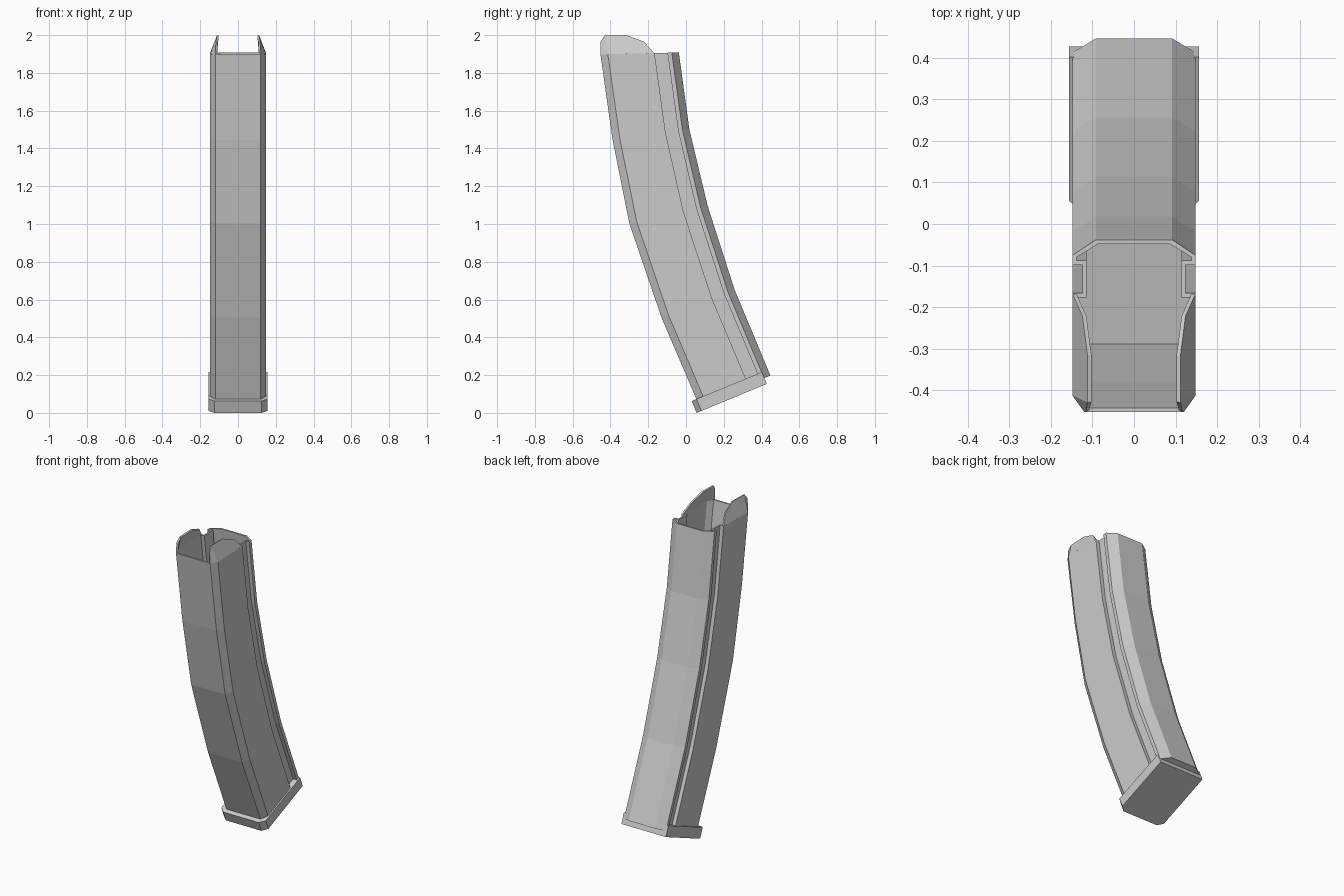
import bpy, bmesh, math

if "Cube" in bpy.data.objects:
    bpy.data.objects.remove(bpy.data.objects["Cube"])


def make(name, verts, faces, recalc=True):
    me = bpy.data.meshes.new(name)
    me.from_pydata(verts, [], faces)
    if recalc:
        bm = bmesh.new()
        bm.from_mesh(me)
        bmesh.ops.recalc_face_normals(bm, faces=bm.faces)
        bm.to_mesh(me)
        bm.free()
    ob = bpy.data.objects.new(name, me)
    bpy.context.collection.objects.link(ob)
    return ob


# Front and back edge of the curved body at each station: (y, z)
FRONT = [(-0.453, 1.898), (-0.389, 1.447), (-0.30, 1.003), (-0.13, 0.505), (0.068, 0.042)]
BACK = [(-0.038, 1.908), (0.018, 1.50), (0.114, 1.098), (0.257, 0.653), (0.447, 0.198)]

# Half cross-sections: (x, fraction from front to back), with side groove
OUTER = [(.12, 0), (.148, .095), (.148, .69), (.124, .69),
         (.124, .855), (.148, .855), (.148, .91), (.092, 1)]
INNER = [(.115, .025), (.138, .11), (.138, .665), (.114, .665),
         (.114, .88), (.138, .88), (.138, .9), (.087, .975)]


def ring(half, i):
    full = half + [(-x, t) for x, t in reversed(half)]
    (fy, fz), (by, bz) = FRONT[i], BACK[i]
    return [(x, fy + (by - fy) * t, fz + (bz - fz) * t) for x, t in full]


# Body: up the inside from an inner floor, over the rim, down the outside
rings = [ring(INNER, i) for i in (2, 1, 0)] + [ring(OUTER, i) for i in range(5)]
n = len(rings[0])
verts = [v for r in rings for v in r]
faces = [(k * n + j, k * n + (j + 1) % n, (k + 1) * n + (j + 1) % n, (k + 1) * n + j)
         for k in range(len(rings) - 1) for j in range(n)]
faces += [tuple(range(n)), tuple(range(len(verts) - n, len(verts)))]
make("curved_body", verts, faces)

# Feed lips: inward-leaning side panel plus front corner panel, mirrored
lip = [(.12, -.453, 1.898), (.148, -.413, 1.899), (.148, -.168, 1.905),
       (.124, -.222, 1.965), (.112, -.315, 2.0), (.112, -.43, 1.997), (.117, -.453, 1.965)]
lips = make("feed_lips", lip, [(1, 2, 3, 4, 5), (0, 1, 5, 6)], recalc=False)
solid = lips.modifiers.new("thickness", 'SOLIDIFY')
solid.thickness = 0.01
solid.offset = -1
mirror = lips.modifiers.new("mirror", 'MIRROR')
mirror.use_axis[0] = True

# Base plate: tilted slab with chamfered front corners
a = math.radians(22.4)
outline = [(.125, 0), (.157, .028), (.157, .402), (-.157, .402), (-.157, .028), (-.125, 0)]
pv = [(x, .056 + u * math.cos(a) - h * math.sin(a), u * math.sin(a) + h * math.cos(a))
      for h in (0, .068) for x, u in outline]
m = len(outline)
pf = [(j, (j + 1) % m, (j + 1) % m + m, j + m) for j in range(m)]
pf += [tuple(range(m)), tuple(range(m, 2 * m))]
make("base_plate", pv, pf)
